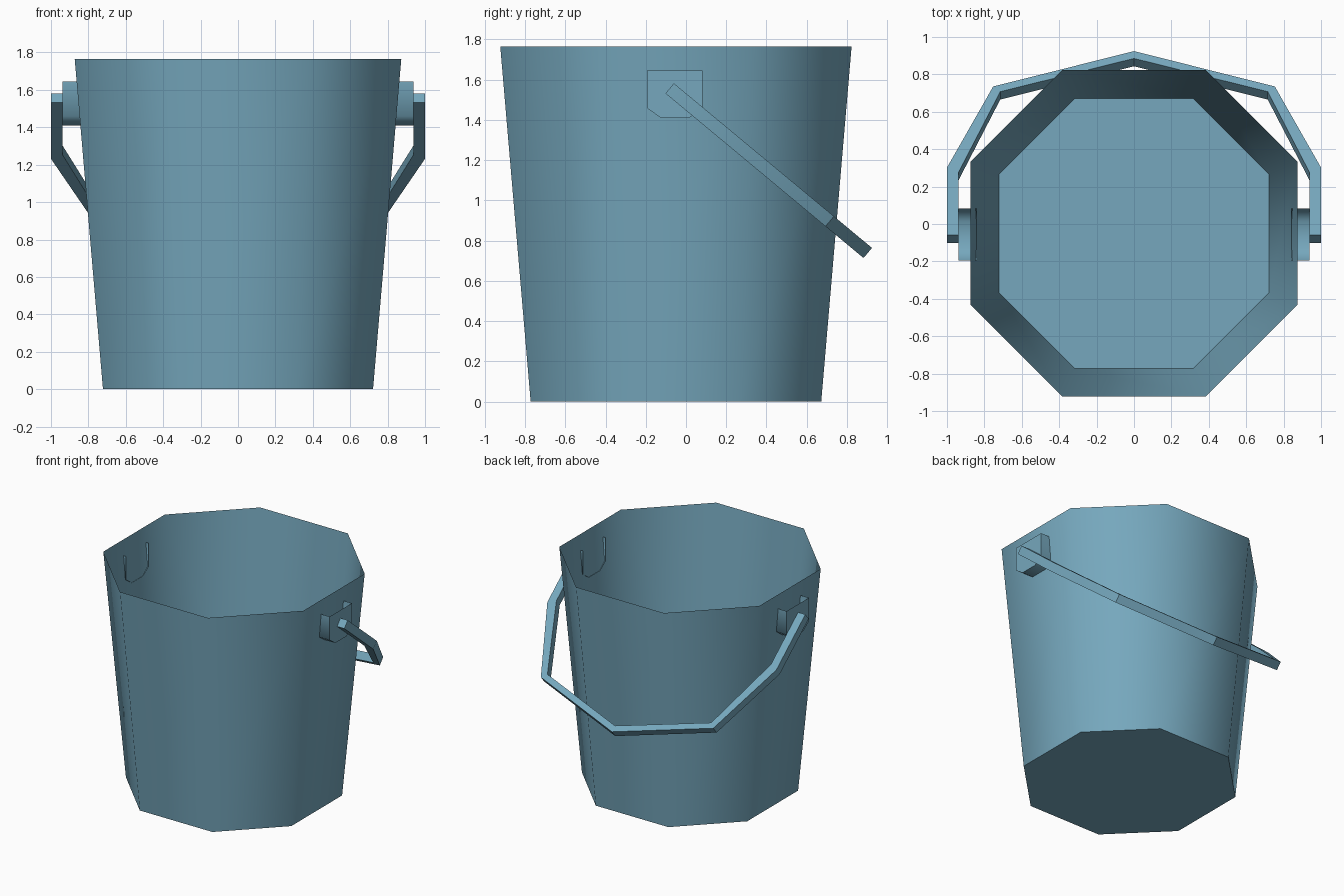
import bpy, bmesh, math
from mathutils import Vector

cube = bpy.data.objects.get("Cube")
if cube:
    bpy.data.objects.remove(cube, do_unlink=True)

# Single painted-metal colour
paint = bpy.data.materials.new("dusty blue")
paint.use_nodes = True
colour = (0.18, 0.39, 0.51, 1)
paint.diffuse_color = colour
paint.node_tree.nodes["Principled BSDF"].inputs["Base Color"].default_value = colour


def finish(name, bm, angle, recalc=True):
    if recalc:
        bmesh.ops.recalc_face_normals(bm, faces=bm.faces)
    mesh = bpy.data.meshes.new(name)
    bm.to_mesh(mesh)
    bm.free()
    mesh.materials.append(paint)
    obj = bpy.data.objects.new(name, mesh)
    bpy.context.collection.objects.link(obj)
    bpy.ops.object.select_all(action='DESELECT')
    obj.select_set(True)
    bpy.context.view_layer.objects.active = obj
    bpy.ops.object.shade_smooth_by_angle(angle=math.radians(angle))
    return obj


def loft(bm, rings, closed=True):
    """Join successive rings of points with quads."""
    loops = [[bm.verts.new(p) for p in ring] for ring in rings]
    for a, b in zip(loops, loops[1:]):
        n = len(a)
        for i in range(n if closed else n - 1):
            j = (i + 1) % n
            bm.faces.new((a[i], a[j], b[j], b[i]))
    return loops


# Tapered, open, eight-sided thin shell
CENTRE_Y = -0.05


def octagon(flat, half, z):
    corner = [(flat, -half), (flat, half), (half, flat), (-half, flat)]
    corner += [(-x, -y) for x, y in corner]
    return [(x, y + CENTRE_Y, z) for x, y in corner]


bm = bmesh.new()
rings = loft(bm, [octagon(0.722, 0.317, 0), octagon(0.873, 0.383, 1.765)])
bm.faces.new(rings[0][::-1])
finish("bucket_shell", bm, 55, recalc=False)

# Hollow brackets: a U-shaped strip, open on top, capped on the outside
U_PROFILE = [(-0.195, 1.645), (-0.195, 1.46), (-0.125, 1.41),
             (0.015, 1.41), (0.083, 1.46), (0.083, 1.645)]
for side, label in ((1, "left"), (-1, "right")):
    bm = bmesh.new()
    rings = loft(bm, [[(side * x, y, z) for y, z in U_PROFILE]
                      for x in (0.84, 0.937)], closed=False)
    cap = bm.faces.new(rings[1])
    bmesh.ops.recalc_face_normals(bm, faces=bm.faces)
    cap.normal_update()
    if cap.normal.x * side < 0:
        bmesh.ops.reverse_faces(bm, faces=bm.faces)
    finish(label + "_bracket", bm, 60, recalc=False)

# Angular handle, swung down behind the bucket
START = Vector((0, -0.06, 1.582))
ALONG = Vector((0, 0.769, -0.639))
DOWN = Vector((0, -0.042, -0.05))
outer = [(1, 0), (1, 0.47), (0.753, 1.034), (0, 1.28)]
inner = [(0.937, 0), (0.937, 0.44), (0.715, 0.998), (0, 1.229)]


def mirrored(half):
    return half + [(-x, s) for x, s in half[-2::-1]]


def place(p):
    return START + ALONG * p[1] + Vector((p[0], 0, 0))


bm = bmesh.new()
rings = loft(bm, [[place(o), place(i), place(i) + DOWN, place(o) + DOWN]
                  for o, i in zip(mirrored(outer), mirrored(inner))])
bm.faces.new(rings[0])
bm.faces.new(rings[-1][::-1])
finish("handle", bm, 25)
